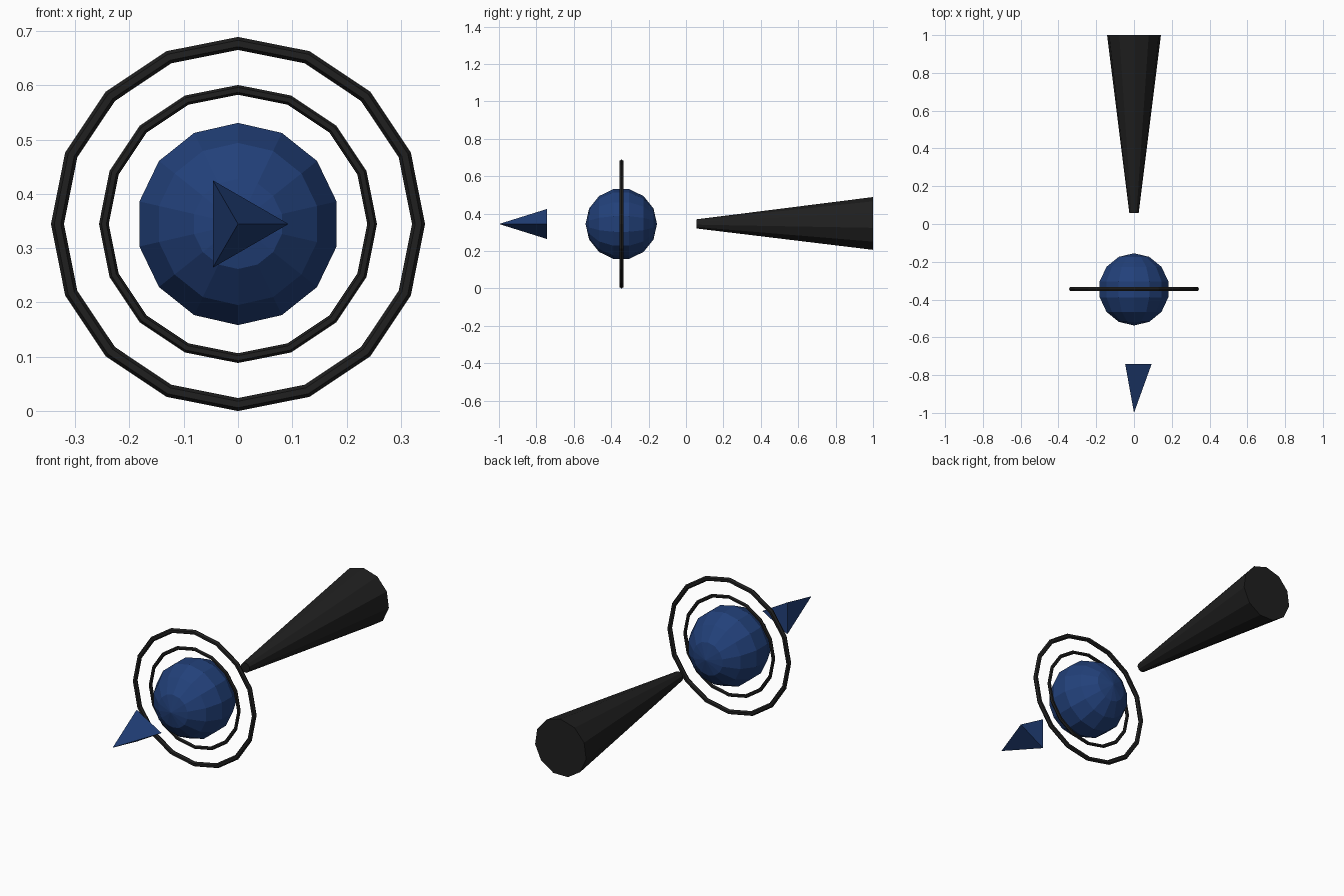
import bpy
from math import pi

if "Cube" in bpy.data.objects:
    bpy.data.objects.remove(bpy.data.objects["Cube"])

CZ = 0.3445          # height of the shared axis, which runs along y
RING_Y = -0.345


def material(name, rgb):
    m = bpy.data.materials.new(name)
    m.diffuse_color = (*rgb, 1)
    m.use_nodes = True
    m.node_tree.nodes["Principled BSDF"].inputs["Base Color"].default_value = m.diffuse_color
    return m


blue = material("blue", (0.016, 0.052, 0.195))
black = material("black", (0.014, 0.014, 0.014))


def finish(name, mat):
    ob = bpy.context.object
    ob.name = name
    ob.data.materials.append(mat)
    return ob


def cone(name, sides, r_back, r_front, y_back, y_front, spin, mat):
    bpy.ops.mesh.primitive_cone_add(
        vertices=sides, radius1=r_back, radius2=r_front, depth=y_back - y_front,
        location=(0, (y_back + y_front) / 2, CZ), rotation=(pi / 2, spin, 0))
    return finish(name, mat)


def ring(name, outer, thickness):
    bpy.ops.mesh.primitive_torus_add(
        major_segments=16, minor_segments=6,
        major_radius=outer - thickness, minor_radius=thickness,
        location=(0, RING_Y, CZ), rotation=(pi / 2, 0, 0))
    return finish(name, black)


# Three-sided pointed tip
cone("tip", 3, 0.093, 0, -0.742, -1.0, pi / 2, blue)

# Faceted orb with its poles along y
bpy.ops.mesh.primitive_uv_sphere_add(
    segments=14, ring_count=7, radius=0.191,
    location=(0, RING_Y - 0.001, CZ), rotation=(pi / 2, 0, 0))
finish("orb", blue)

# Concentric rings
ring("outer_ring", 0.3445, 0.012)
ring("inner_ring", 0.256, 0.009)

# Tapered tail, wide end at the back
cone("tail", 11, 0.144, 0.025, 1.0, 0.057, 0, black)
